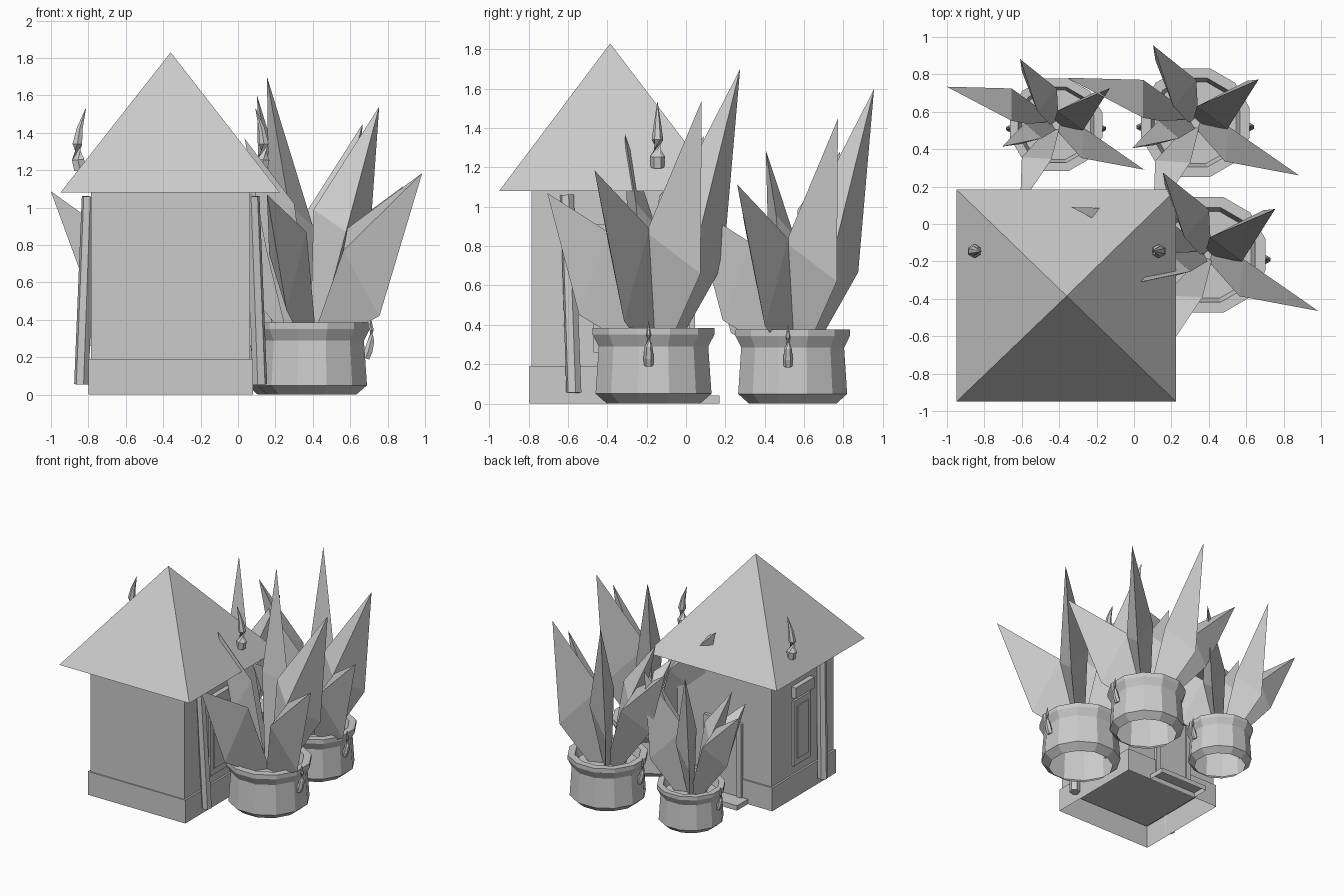
import bpy, bmesh, math
from mathutils import Vector

cube = bpy.data.objects.get("Cube")
if cube:
    bpy.data.objects.remove(cube, do_unlink=True)

grey = bpy.data.materials.new("plain grey")
grey.use_nodes = True
grey.diffuse_color = (0.6, 0.6, 0.6, 1)
grey.node_tree.nodes["Principled BSDF"].inputs["Base Color"].default_value = (0.6, 0.6, 0.6, 1)

MID = -0.36          # centre line of the hut
BACK, FRONT = 0.03, -0.795


def add_mesh(name, verts, faces):
    bm = bmesh.new()
    vs = [bm.verts.new(v) for v in verts]
    for f in faces:
        bm.faces.new([vs[i] for i in f])
    bmesh.ops.recalc_face_normals(bm, faces=bm.faces)
    me = bpy.data.meshes.new(name)
    bm.to_mesh(me)
    bm.free()
    me.materials.append(grey)
    ob = bpy.data.objects.new(name, me)
    bpy.context.collection.objects.link(ob)
    return ob


def box(name, x, y, z, open_bottom=False):
    verts = [(a, b, c) for c in z for a, b in
             ((x[0], y[0]), (x[1], y[0]), (x[1], y[1]), (x[0], y[1]))]
    faces = [(i, (i + 1) % 4, (i + 1) % 4 + 4, i + 4) for i in range(4)] + [(4, 5, 6, 7)]
    if not open_bottom:
        faces.append((3, 2, 1, 0))
    return add_mesh(name, verts, faces)


def tube(name, path, radii, sides=6):
    """Rings of vertices swept along a path, capped at both ends."""
    path = [Vector(p) for p in path]
    verts, faces = [], []
    for k, (p, r) in enumerate(zip(path, radii)):
        t = path[min(k + 1, len(path) - 1)] - path[max(k - 1, 0)]
        q = t.to_track_quat('Z', 'Y')
        for s in range(sides):
            a = math.tau * s / sides
            verts.append(p + q @ Vector((math.cos(a) * r, math.sin(a) * r, 0)))
    for k in range(len(path) - 1):
        for s in range(sides):
            a, b = k * sides + s, k * sides + (s + 1) % sides
            faces.append((a, b, b + sides, a + sides))
    faces.append(tuple(range(sides)))
    faces.append(tuple(range(len(verts) - sides, len(verts))))
    return add_mesh(name, verts, faces)


def horn(name, base, side, size, lean):
    """Small claw that bulges outwards, tapers upwards and leans by a slope."""
    shape = [(0, 0, .025), (.014, .04, .027), (.027, .10, .021), (.028, .16, .013), (.018, .235, .001)]
    path = [(base[0] + side * (u + lean * h) * size, base[1], base[2] + h * size)
            for u, h, r in shape]
    tube(name, path, [r * size for u, h, r in shape])


# Hut: walls, hollow plinth, roof
box("walls", (-0.785, 0.065), (FRONT + .01, BACK - .012), (0.18, 1.09))
box("plinth", (-0.8, 0.08), (FRONT, BACK), (0, 0.19), open_bottom=True)
eave = [(-0.95, -0.95, 1.08), (0.225, -0.95, 1.08), (0.225, 0.185, 1.08), (-0.95, 0.185, 1.08)]
add_mesh("roof", eave + [(MID, -0.385, 1.83)],
         [(i, (i + 1) % 4, 4) for i in range(4)] + [(3, 2, 1, 0)])

# Back door with its frame and step
box("step", (MID - .22, MID + .22), (BACK - .01, 0.17), (0, 0.04), open_bottom=True)
box("door", (MID - .13, MID + .13), (BACK - .02, BACK + .004), (0.04, 0.6))
for side, label in ((-1, "right"), (1, "left")):
    jamb = sorted((MID + side * .13, MID + side * .17))
    box(label + "_door_jamb", jamb, (BACK - .02, BACK + .015), (0.04, 0.6))
box("door_lintel", (MID - .17, MID + .17), (BACK - .02, BACK + .015), (0.6, 0.64))

# Side parts, mirrored over the hut centre line
for side, label in ((-1, "right"), (1, "left")):
    def span(a, b):
        return sorted((MID + side * a, MID + side * b))
    box(label + "_window_frame", span(.42, .44), (-0.47, -0.25), (0.26, 0.79))
    box(label + "_window_pane", span(.43, .447), (-0.43, -0.29), (0.31, 0.74))
    box(label + "_window_header", span(.42, .465), (-0.48, -0.24), (0.82, 0.91))
    tube(label + "_post", [(MID + side * .477, -0.57, 0.055), (MID + side * .44, -0.605, 1.06)],
         (0.04, 0.036))
    horn(label + "_roof_horn", (MID + side * .485, -0.145, 1.2), side, 1.4, -.17)

# Potted plants: the pot wall is a thin sheet, open below
POT = [(.245, 0), (.305, .05), (.288, .29), (.32, .35), (.32, .385), (.262, .385), (.24, .31)]
# tip x, tip y, tip z, keel radius, keel z, wing radius, wing half width, wing z
LEAVES = [(-.24, .44, 1.70, .42, .71, .21, .11, 1.0),
          (.36, .245, 1.54, .38, .66, .13, .12, .97),
          (.59, -.30, 1.185, .39, .42, .25, .11, .87),
          (-.24, -.54, 1.07, .40, .45, .29, .11, .85),
          (-.36, -.145, 1.37, .27, .75, .19, .08, 1.0),
          (-.73, .255, 1.36, .53, .76, .36, .12, 1.03)]


def pot(name, cx, cy, size, tall, sides=12):
    verts, faces = [], []
    for r, z in POT:
        for s in range(sides):
            a = math.tau * (s + .5) / sides
            verts.append((cx + r * size * math.cos(a), cy + r * size * math.sin(a), z * tall))
    for k in range(len(POT) - 1):
        for s in range(sides):
            a, b = k * sides + s, k * sides + (s + 1) % sides
            faces.append((a, b, b + sides, a + sides))
    # soil closes the top
    faces.append(tuple(range(len(verts) - sides, len(verts))))
    add_mesh(name, verts, faces)


def leaf(name, cx, cy, size, spec):
    """Folded blade, twisted so that one wing sits higher and closer in."""
    tx, ty, tz, kr, kz, wr, ww, wz = spec
    reach = math.hypot(tx, ty)
    dx, dy = tx / reach, ty / reach

    def at(r, lat, z):
        return (cx + size * (dx * r - dy * lat), cy + size * (dy * r + dx * lat), z * size)
    verts = [at(.01, .03, .3), at(.02, -.03, .3), at(.14, 0, .3),
             at(wr - .07, ww * .6, wz + .02), at(wr, -ww * 1.1, wz - .1),
             at(kr, .03, kz), at(reach, 0, tz)]
    add_mesh(name, verts, [(0, 2, 1), (0, 1, 4, 3), (3, 4, 6), (0, 3, 5, 2),
                           (1, 2, 5, 4), (3, 6, 5), (4, 5, 6)])


for label, x, y, size, tall in (("front", .395, -.165, 1, 1), ("back_left", .328, .542, .94, .98),
                                ("back_right", -.417, .53, .8, .84)):
    pot(label + "_pot", x, y, size, tall)
    for n, spec in enumerate(LEAVES, 1):
        leaf(f"{label}_leaf_{n}", x, y, size, spec)
    for side, hand in ((-1, "right"), (1, "left")):
        horn(f"{label}_pot_{hand}_handle", (x + side * .287 * size, y - .025 * size, .195 * tall),
             side, .95 * size, .04)
